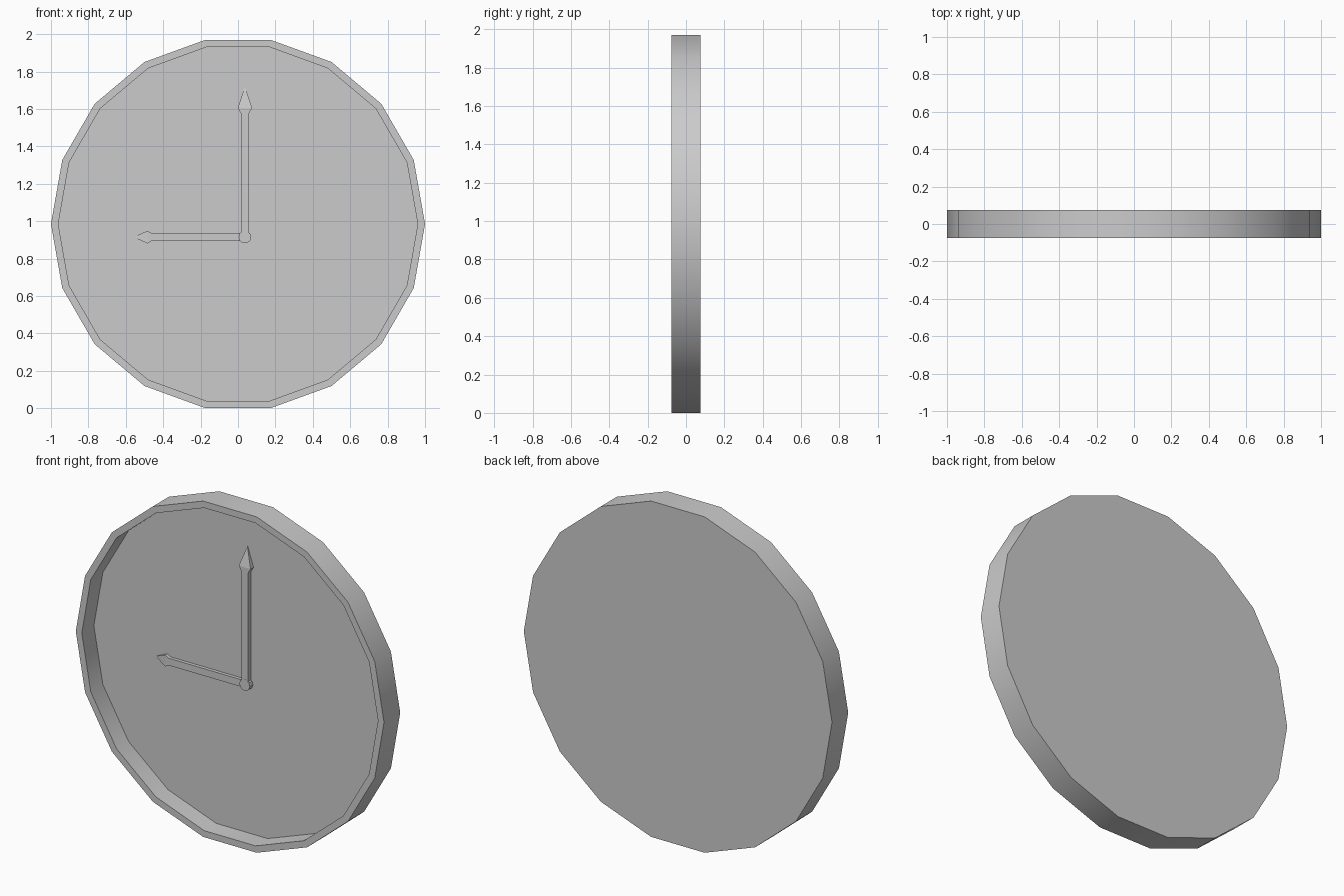
import bpy, bmesh, math
from mathutils import Matrix, Vector

if "Cube" in bpy.data.objects:
    bpy.data.objects.remove(bpy.data.objects["Cube"])

CZ = 0.985          # centre height of the 18-sided case
FLOOR = 0.037       # y of the recessed dial


def finish(bm, name, smooth=True):
    bmesh.ops.recalc_face_normals(bm, faces=bm.faces)
    me = bpy.data.meshes.new(name)
    bm.to_mesh(me)
    bm.free()
    ob = bpy.data.objects.new(name, me)
    bpy.context.collection.objects.link(ob)
    if smooth:
        bpy.ops.object.select_all(action='DESELECT')
        ob.select_set(True)
        bpy.context.view_layer.objects.active = ob
        bpy.ops.object.shade_smooth_by_angle(angle=math.radians(30))
    return ob


def disc(bm, sides, radius, x, z, y0, y1):
    """Closed disc facing -y between y0 (front) and y1 (back); returns front face."""
    rings = [[bm.verts.new((x + radius * math.cos(2 * math.pi * i / sides), y,
                            z + radius * math.sin(2 * math.pi * i / sides)))
              for i in range(sides)] for y in (y0, y1)]
    front = bm.faces.new(rings[0])
    bm.faces.new(rings[1][::-1])
    for i in range(sides):
        j = (i + 1) % sides
        bm.faces.new((rings[0][i], rings[1][i], rings[1][j], rings[0][j]))
    return front


# Case: disc with a thin rim and a recessed dial
bm = bmesh.new()
front = disc(bm, 18, 1.0, 0, CZ, -0.075, 0.075)
bmesh.ops.recalc_face_normals(bm, faces=bm.faces)
bmesh.ops.inset_region(bm, faces=[front], thickness=0.039)
ext = bmesh.ops.extrude_discrete_faces(bm, faces=[front])
bmesh.ops.translate(bm, verts=ext['faces'][0].verts, vec=(0, FLOOR + 0.075, 0))
finish(bm, "clock_case")


def hand(name, length, neck, head, half, head_half, depth, angle):
    """Arrow hand: straight shaft, flared head, tip sloping down to the dial."""
    outline = [(-half, 0), (half, 0), (half, neck), (head_half, head),
               (0, length), (-head_half, head), (-half, neck)]
    top_y = FLOOR - depth
    bm = bmesh.new()
    top = [bm.verts.new((x, FLOOR - 0.003 if z == length else top_y, z)) for x, z in outline]
    low = [bm.verts.new((x, FLOOR + 0.005, z)) for x, z in outline]
    # Shaft, flare and sloping tip faces on front and back
    for ring in (top, low):
        for ids in ((0, 1, 2, 6), (6, 2, 3, 5), (5, 3, 4)):
            bm.faces.new([ring[i] for i in ids])
    for i in range(7):
        j = (i + 1) % 7
        bm.faces.new((top[i], top[j], low[j], low[i]))
    bmesh.ops.transform(bm, verts=bm.verts, matrix=Matrix.Translation(Vector((0.037, 0, 0.915)))
                        @ Matrix.Rotation(angle, 4, 'Y'))
    finish(bm, name, smooth=False)


# Hands at nine o'clock
hand("minute_hand", 0.805, 0.66, 0.69, 0.021, 0.038, 0.028, 0)
hand("hour_hand", 0.597, 0.50, 0.52, 0.021, 0.034, 0.02, -math.pi / 2)

# Pivot boss
bm = bmesh.new()
disc(bm, 10, 0.034, 0.037, 0.915, FLOOR - 0.029, FLOOR + 0.005)
finish(bm, "hand_pivot")
